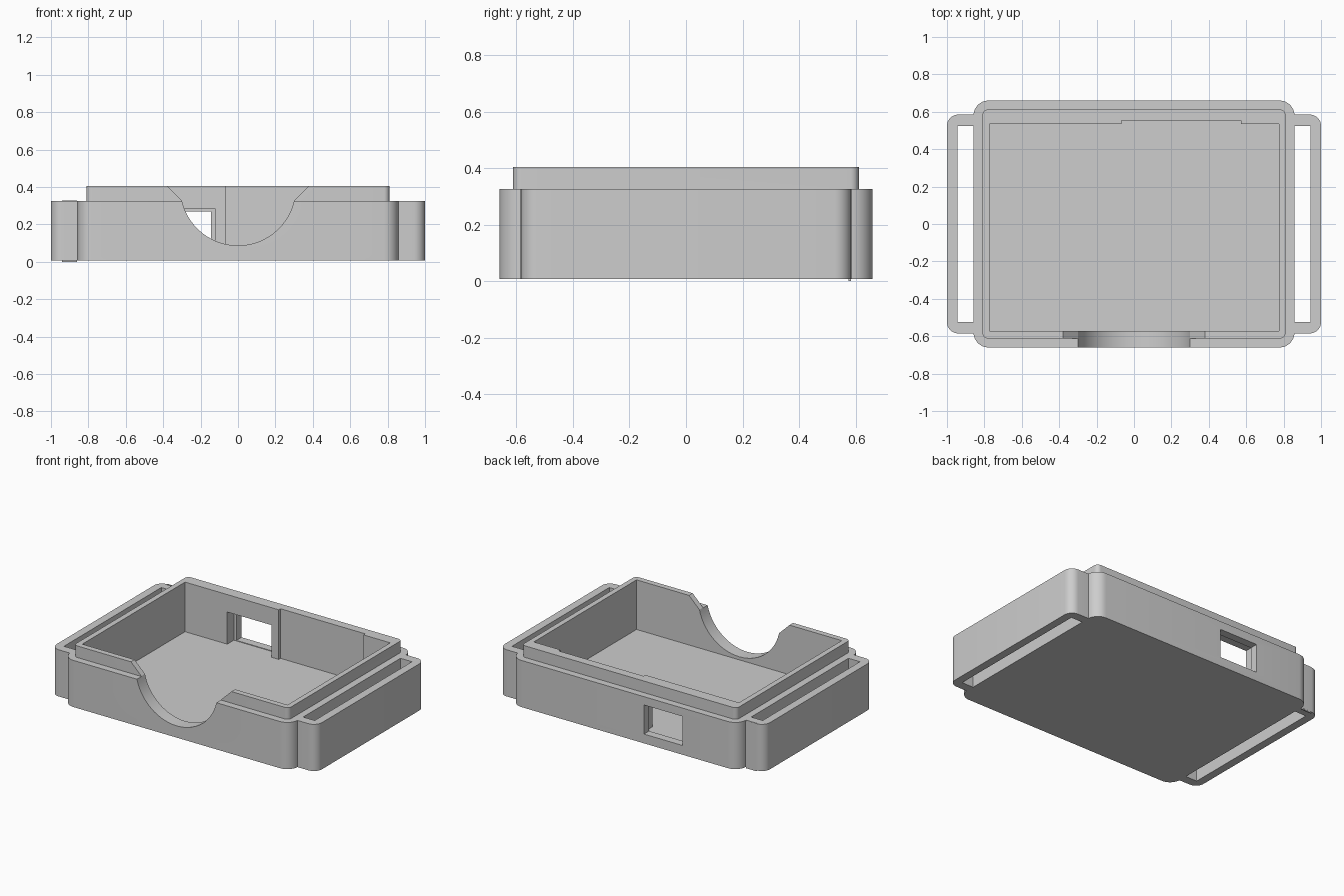
import bpy
import bmesh
from math import sin, cos, pi, asin
from mathutils import Vector

cube = bpy.data.objects.get("Cube")
if cube:
    bpy.data.objects.remove(cube, do_unlink=True)

SHADE = (0.61, 0.61, 0.61, 1)
grey = bpy.data.materials.new("plain grey")
grey.use_nodes = True
grey.diffuse_color = SHADE
grey.node_tree.nodes["Principled BSDF"].inputs["Base Color"].default_value = SHADE

BOTTOM, FLOOR, SHOULDER, RIM = 0.007, 0.066, 0.325, 0.404


def prism(name, points, low, high, axis="z"):
    """Extrude a closed profile along z, or along y for an x-z profile."""
    bm = bmesh.new()
    place = (lambda u, v, w: (u, v, w)) if axis == "z" else (lambda u, v, w: (u, w, v))
    face = bm.faces.new([bm.verts.new(place(u, v, low)) for u, v in points])
    moved = bmesh.ops.extrude_face_region(bm, geom=[face])["geom"]
    offset = Vector(place(0, 0, high - low))
    bmesh.ops.translate(bm, vec=offset, verts=[g for g in moved if isinstance(g, bmesh.types.BMVert)])
    bmesh.ops.recalc_face_normals(bm, faces=bm.faces)
    mesh = bpy.data.meshes.new(name)
    bm.to_mesh(mesh)
    bm.free()
    mesh.materials.append(grey)
    obj = bpy.data.objects.new(name, mesh)
    bpy.context.collection.objects.link(obj)
    return obj


def box(x0, x1, y0, y1):
    return [(x0, y0), (x1, y0), (x1, y1), (x0, y1)]


def rounded(hx, hy, r, steps=8):
    """Rounded rectangle centred on the origin."""
    points = []
    for quarter, (sx, sy) in enumerate([(1, 1), (-1, 1), (-1, -1), (1, -1)]):
        for i in range(steps + 1):
            a = (quarter + i / steps) * pi / 2
            points.append((sx * (hx - r) + r * cos(a), sy * (hy - r) + r * sin(a)))
    return points


def combine(target, tool, operation):
    """Apply an exact boolean and discard the tool."""
    tool.hide_render = True
    mod = target.modifiers.new(operation.lower(), "BOOLEAN")
    mod.operation, mod.object, mod.solver = operation, tool, "EXACT"
    bpy.context.view_layer.update()
    graph = bpy.context.evaluated_depsgraph_get()
    result = bpy.data.meshes.new_from_object(target.evaluated_get(graph))
    target.modifiers.clear()
    target.data = result
    bpy.data.objects.remove(tool, do_unlink=True)


# Outer shell, raised lip and the wider plate that becomes the strap loops
case = prism("case", rounded(0.858, 0.66, 0.08), BOTTOM, SHOULDER)
combine(case, prism("strap_loops", rounded(1.0, 0.585, 0.06), BOTTOM, SHOULDER), "UNION")
combine(case, prism("lip", rounded(0.81, 0.612, 0.03), FLOOR / 2, RIM), "UNION")

# Cavity, with a shallow recess in the thicker back wall
cavity = [(-0.773, -0.573), (0.774, -0.573), (0.774, 0.534), (0.573, 0.534),
          (0.573, 0.553), (-0.067, 0.553), (-0.067, 0.534), (-0.773, 0.534)]
combine(case, prism("cavity_cut", cavity, FLOOR, 0.6), "DIFFERENCE")

# Strap slots
for side in (-1, 1):
    x0, x1 = sorted((side * 0.858, side * 0.945))
    combine(case, prism("slot_cut", box(x0, x1, -0.524, 0.524), -0.2, 0.6), "DIFFERENCE")

# Round thumb notch in the front wall, flaring out through the lip
radius, lowest, half = 0.3075, 0.087, 0.30
centre = lowest + radius
sweep = asin(half / radius)
notch = [(radius * sin(sweep * i / 14), centre - radius * cos(sweep * i / 14)) for i in range(-14, 15)]
flare = 0.48
notch += [(flare, RIM + 0.1), (-flare, RIM + 0.1)]
combine(case, prism("notch_cut", notch, -0.8, -0.5, "y"), "DIFFERENCE")

# Port in the back wall: a wider pocket inside and a smaller opening outside
combine(case, prism("pocket_cut", box(-0.455, -0.122, FLOOR, 0.285), 0.5, 0.605, "y"), "DIFFERENCE")
combine(case, prism("port_cut", box(-0.435, -0.145, FLOOR + 0.004, 0.268), 0.55, 0.8, "y"), "DIFFERENCE")

# Thin bar proud of the back of the right strap loop
bar = prism("loop_bar", box(-0.94, -0.862, 0.576, 0.584), 0, SHOULDER + 0.003)

bpy.ops.object.select_all(action="DESELECT")
for obj in (case, bar):
    obj.select_set(True)
bpy.context.view_layer.objects.active = case
bpy.ops.object.shade_smooth_by_angle(angle=pi / 6)
